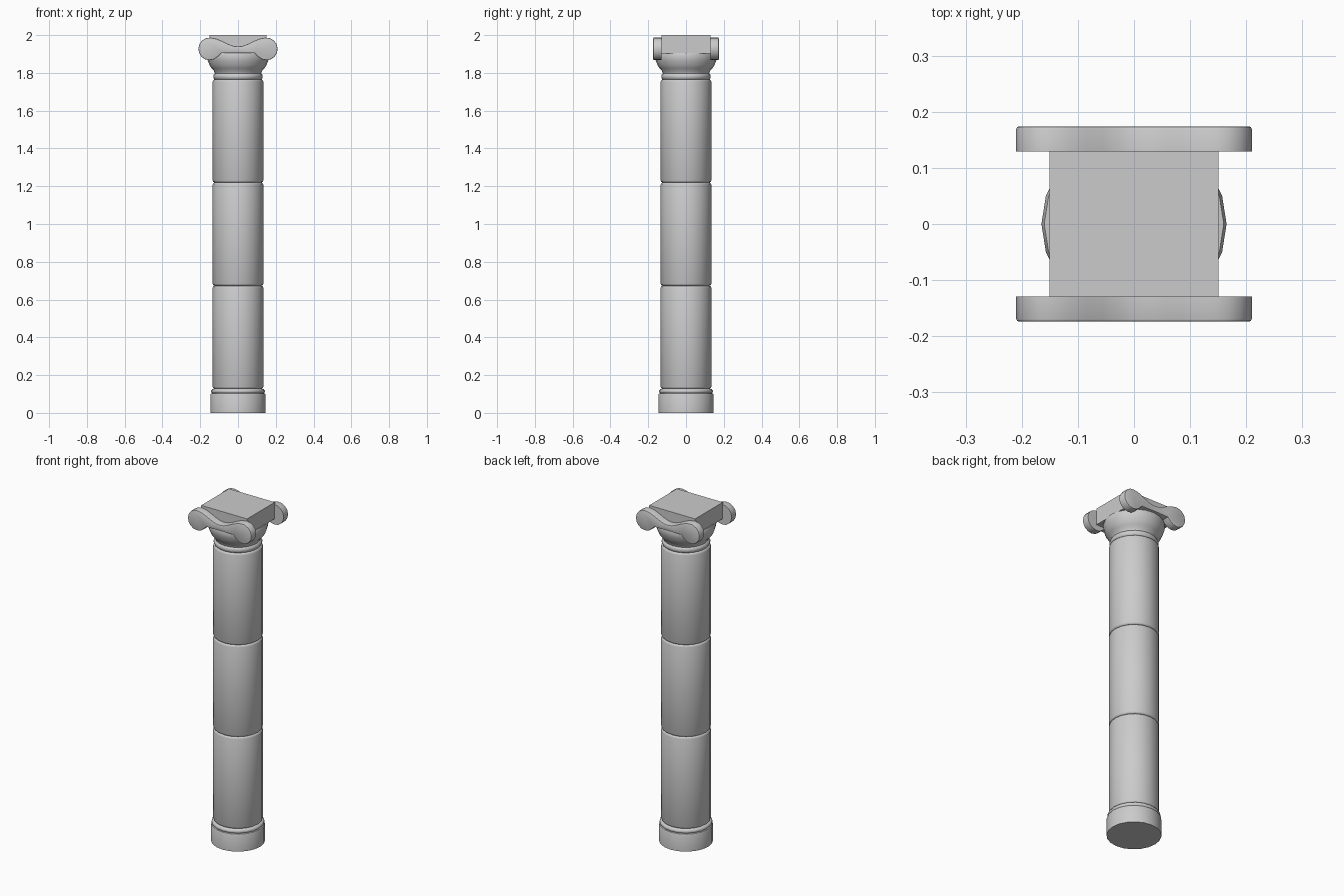
import bpy, bmesh, math

if "Cube" in bpy.data.objects:
    bpy.data.objects.remove(bpy.data.objects["Cube"])

SIDES = 20


def finish(name, bm, angle=40):
    bmesh.ops.recalc_face_normals(bm, faces=bm.faces)
    mesh = bpy.data.meshes.new(name)
    bm.to_mesh(mesh)
    bm.free()
    ob = bpy.data.objects.new(name, mesh)
    bpy.context.collection.objects.link(ob)
    bpy.ops.object.select_all(action='DESELECT')
    ob.select_set(True)
    bpy.context.view_layer.objects.active = ob
    bpy.ops.object.shade_smooth_by_angle(angle=math.radians(angle))
    return ob


def lathe(name, profile):
    """Turn a list of (radius, z) into a closed round part."""
    bm = bmesh.new()
    rings = [[bm.verts.new((r * math.cos(2 * math.pi * i / SIDES),
                            r * math.sin(2 * math.pi * i / SIDES), z))
              for i in range(SIDES)] for r, z in profile]
    for a, b in zip(rings, rings[1:]):
        for i in range(SIDES):
            j = (i + 1) % SIDES
            bm.faces.new((a[i], a[j], b[j], b[i]))
    bm.faces.new(rings[0])
    bm.faces.new(rings[-1])
    return finish(name, bm)


# Base with its moulding
lathe("base", [(.146, 0), (.146, .095), (.143, .102), (.137, .104), (.142, .110),
               (.142, .118), (.137, .125), (.127, .128)])

# Three shaft drums with rounded ends, meeting in narrow grooves
for n in range(3):
    z0, z1 = .127 + n * .546, .127 + (n + 1) * .546
    lathe(f"shaft_drum_{n + 1}", [(.125, z0), (.131, z0 + .004), (.134, z0 + .011),
                                  (.134, z1 - .011), (.131, z1 - .004), (.125, z1)])

# Neck ring and flaring bowl of the capital
lathe("neck_ring", [(.120, 1.763), (.127, 1.767), (.131, 1.776), (.131, 1.785),
                    (.127, 1.794), (.120, 1.798)])
lathe("capital_bowl", [(.120, 1.792), (.124, 1.800), (.127, 1.810), (.140, 1.824),
                       (.152, 1.843), (.160, 1.866), (.165, 1.890), (.160, 1.905)])

# Square top slab
bm = bmesh.new()
bmesh.ops.create_cube(bm, size=1)
for v in bm.verts:
    v.co = (v.co.x * .302, v.co.y * .26, 1.951 + v.co.z * .098)
finish("top_slab", bm, 30)

# Scroll outline: right-hand half, from top centre round the curl to bottom centre
CX, CZ, R = .150, 1.927, .060
half = [(0, 1.940), (.025, 1.943), (.055, 1.954), (.085, 1.969), (.115, 1.981)]
half += [(CX + R * math.cos(math.radians(a)), CZ + R * math.sin(math.radians(a)))
         for a in range(95, -136, -23)]
half += [(.096, 1.896), (.088, 1.904), (0, 1.905)]
outline = half + [(-x, z) for x, z in reversed(half[1:-1])]

# Scroll plates on front and back, with a softened outer rim
for name, s in (("front_scroll", -1), ("back_scroll", 1)):
    bm = bmesh.new()
    back = [bm.verts.new((x, s * .129, z)) for x, z in outline]
    face = bm.faces.new(back)
    out = bmesh.ops.extrude_face_region(bm, geom=[face])
    verts = [e for e in out['geom'] if isinstance(e, bmesh.types.BMVert)]
    for v in verts:
        v.co.y = s * .174
    rim = [e for e in bm.edges if all(abs(v.co.y - s * .174) < 1e-4 for v in e.verts)]
    if not any(len(f.verts) > 4 and abs(f.calc_center_median().y - s * .129) < 1e-4
               for f in bm.faces):
        bm.faces.new(back)
    bmesh.ops.recalc_face_normals(bm, faces=bm.faces)
    bmesh.ops.bevel(bm, geom=rim, offset=.005, segments=2, affect='EDGES', profile=.5)
    finish(name, bm)
